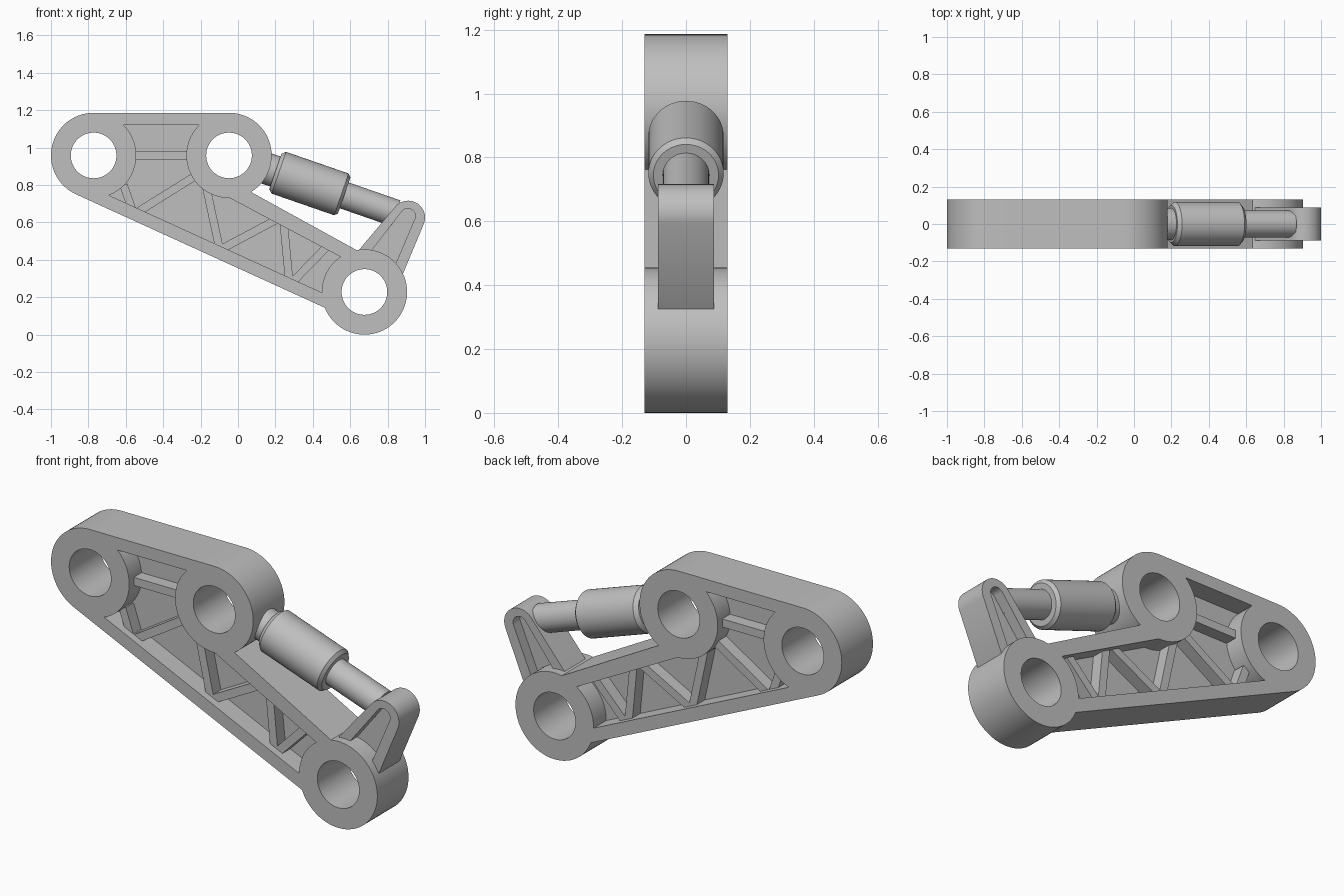
import bpy, bmesh, math
from mathutils import Vector, Matrix

if "Cube" in bpy.data.objects:
    bpy.data.objects.remove(bpy.data.objects["Cube"])

grey = bpy.data.materials.new("plain_grey")
grey.diffuse_color = (0.52, 0.52, 0.52, 1)
grey.use_nodes = True
grey.node_tree.nodes["Principled BSDF"].inputs["Base Color"].default_value = grey.diffuse_color

R, HOLE = 0.228, 0.122                      # boss and bore radius
LEFT, MID, LOW = (-0.772, 0.958), (-0.048, 0.958), (0.676, 0.228)
TIP = (0.91, 0.626)                         # lever tip centre


def arc(c, r, a0, a1):
    """Points in the x-z plane along an arc, angles in degrees."""
    n = max(4, round(abs(a1 - a0) / 5))
    return [(c[0] + r * math.cos(math.radians(a0 + (a1 - a0) * i / n)),
             c[1] + r * math.sin(math.radians(a0 + (a1 - a0) * i / n)))
            for i in range(n + 1)]


def finish(ob, smooth=True):
    ob.data.materials.clear()
    ob.data.materials.append(grey)
    bm = bmesh.new()
    bm.from_mesh(ob.data)
    bmesh.ops.remove_doubles(bm, verts=bm.verts, dist=1e-5)
    bmesh.ops.recalc_face_normals(bm, faces=bm.faces)
    for f in bm.faces:
        f.material_index = 0
    bm.to_mesh(ob.data)
    bm.free()
    if smooth:
        bpy.ops.object.select_all(action='DESELECT')
        ob.select_set(True)
        bpy.context.view_layer.objects.active = ob
        bpy.ops.object.shade_smooth_by_angle(angle=math.radians(25))


def plate(name, loops, half):
    """Flat plate in the x-z plane; loops after the first are openings."""
    cu = bpy.data.curves.new(name, 'CURVE')
    cu.dimensions, cu.fill_mode, cu.extrude = '2D', 'BOTH', half
    for pts in loops:
        sp = cu.splines.new('POLY')
        sp.points.add(len(pts) - 1)
        for p, q in zip(sp.points, pts):
            p.co = (q[0], q[1], 0, 1)
        sp.use_cyclic_u = True
    ob = bpy.data.objects.new(name, cu)
    bpy.context.collection.objects.link(ob)
    ob.rotation_euler.x = math.pi / 2
    bpy.ops.object.select_all(action='DESELECT')
    ob.select_set(True)
    bpy.context.view_layer.objects.active = ob
    bpy.ops.object.convert(target='MESH')
    finish(bpy.context.view_layer.objects.active)


def rib(name, a, b, width=0.043, half=0.09):
    """Straight bar between two x-z points."""
    a, b = Vector((a[0], 0, a[1])), Vector((b[0], 0, b[1]))
    d = b - a
    bm = bmesh.new()
    bmesh.ops.create_cube(bm, size=1)
    bm.transform(Matrix.Translation((a + b) / 2)
                 @ Matrix.Rotation(math.atan2(-d.z, d.x), 4, 'Y')
                 @ Matrix.Diagonal((d.length, 2 * half, width, 1)))
    me = bpy.data.meshes.new(name)
    bm.to_mesh(me)
    bm.free()
    ob = bpy.data.objects.new(name, me)
    bpy.context.collection.objects.link(ob)
    finish(ob, False)


def lathe(name, profile, start, end):
    """Turned part; profile is (distance along axis, radius)."""
    bm = bmesh.new()
    vs = [bm.verts.new((r, 0, t)) for t, r in profile]
    es = [bm.edges.new(p) for p in zip(vs, vs[1:])]
    bmesh.ops.spin(bm, geom=vs + es, cent=(0, 0, 0), axis=(0, 0, 1),
                   angle=2 * math.pi, steps=64)
    s, e = (Vector((p[0], 0, p[1])) for p in (start, end))
    bm.transform(Matrix.Translation(s)
                 @ (e - s).to_track_quat('Z', 'Y').to_matrix().to_4x4())
    me = bpy.data.meshes.new(name)
    bm.to_mesh(me)
    bm.free()
    ob = bpy.data.objects.new(name, me)
    bpy.context.collection.objects.link(ob)
    finish(ob)


# Main arm: outer frame with three bores and a lightening pocket
outline = (arc(LEFT, R, 90, 245.5) + arc(LOW, R, 201.7, 460.7)
           + arc(MID, R, -59, 90))
pocket = (arc(LEFT, R, 45.5, -69) + arc(LOW, R, 180.7, 124.3)
          + arc(MID, R, 271, 134.5))
bores = [arc(c, HOLE, 0, 355) for c in (LEFT, MID, LOW)]
plate("arm_frame", [outline, pocket] + bores, 0.13)
plate("arm_web", [pocket], 0.025)

# Stiffening ribs crossing the pocket on both sides of the web
rib("rib_bridge", (-0.56, 0.958), (-0.26, 0.958))
for i, (a, b) in enumerate([
        ((-0.612, 0.80), (-0.565, 0.665)),
        ((-0.53, 0.66), (-0.225, 0.85)),
        ((-0.17, 0.79), (-0.10, 0.465)),
        ((-0.085, 0.46), (0.215, 0.62)),
        ((0.243, 0.61), (0.273, 0.295)),
        ((0.295, 0.285), (0.475, 0.47))]):
    rib(f"rib_{i + 1}", a, b)

# Lever: hollowed on both faces, its foot sunk into the lower boss
lever = arc(TIP, 0.09, -22, 140) + [(0.65, 0.457), (0.62, 0.42),
                                    (0.84, 0.28), (0.88, 0.32)]
recess = arc((0.908, 0.634), 0.04, -20, 140) + [(0.71, 0.445), (0.835, 0.36)]
plate("lever_frame", [lever, recess], 0.087)
plate("lever_web", [recess], 0.03)

# Damper: neck, chamfered barrel and rod on one axis
lathe("damper", [(0.18, 0), (0.18, 0.085), (0.262, 0.085), (0.262, 0.1),
                 (0.282, 0.118), (0.636, 0.118), (0.652, 0.102),
                 (0.652, 0.073), (0.945, 0.073), (0.945, 0)], MID, TIP)
